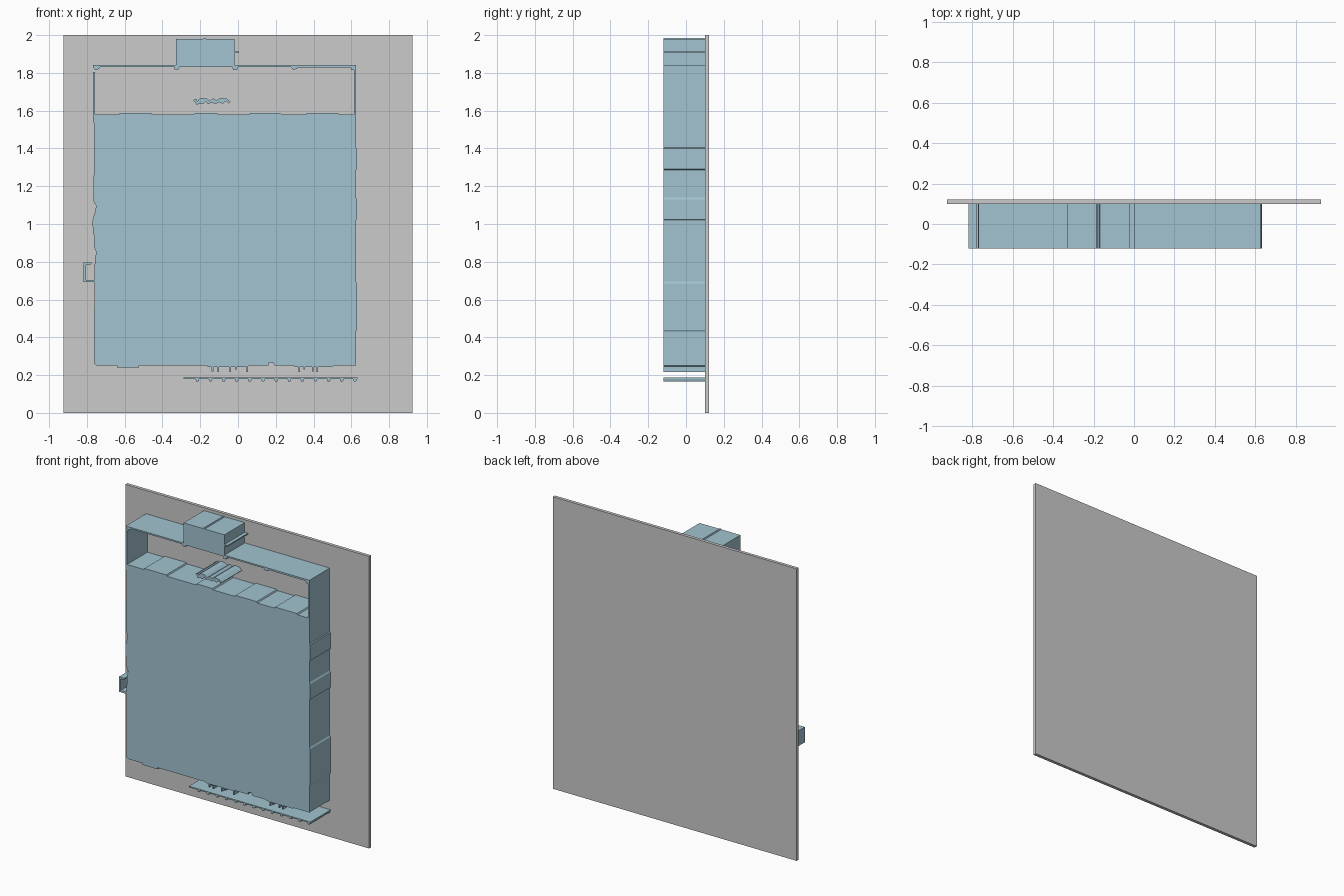
import bpy, bmesh

Y0, Y1, Y2 = -0.12, 0.1, 0.122   # relief front, plate front, plate back

blue = bpy.data.materials.new("relief_blue")
blue.diffuse_color = (0.36, 0.55, 0.63, 1)


def prism(name, outlines, y0=Y0, y1=Y1, mat=blue):
    """Extrude one or more x-z outlines along y into one object."""
    bm = bmesh.new()
    for pts in outlines:
        face = bm.faces.new([bm.verts.new((x, y0, z)) for x, z in pts])
        ext = bmesh.ops.extrude_face_region(bm, geom=[face], use_keep_orig=True)
        top = [v for v in ext["geom"] if isinstance(v, bmesh.types.BMVert)]
        bmesh.ops.translate(bm, verts=top, vec=(0, y1 - y0, 0))
    bmesh.ops.recalc_face_normals(bm, faces=bm.faces)
    me = bpy.data.meshes.new(name)
    bm.to_mesh(me)
    bm.free()
    ob = bpy.data.objects.new(name, me)
    bpy.context.collection.objects.link(ob)
    if mat:
        me.materials.append(mat)
    return ob


def rect(x0, x1, z0, z1):
    return [(x0, z0), (x1, z0), (x1, z1), (x0, z1)]


# Backing plate
prism("back_plate", [rect(-0.924, 0.924, 0, 2)], Y1, Y2, None)

# Large slab: bottom, right, stepped top and uneven left edge
bottom = [(-0.763, 0.262), (-0.75, 0.25), (-0.165, 0.25), (-0.16, 0.244), (0.05, 0.244),
          (0.055, 0.25), (0.16, 0.25), (0.165, 0.267), (0.185, 0.267), (0.195, 0.25),
          (0.295, 0.25), (0.3, 0.244), (0.5, 0.244), (0.505, 0.25), (0.624, 0.25)]
right = [(0.624, 0.43), (0.63, 0.44), (0.63, 0.685), (0.624, 0.695), (0.624, 1.02),
         (0.63, 1.025), (0.63, 1.13), (0.624, 1.14), (0.624, 1.285), (0.63, 1.29),
         (0.63, 1.4), (0.624, 1.405), (0.624, 1.58)]
top = []
for a, b in [(0.365, 0.53), (0.065, 0.225), (-0.23, -0.11), (-0.625, -0.46)]:
    top += [(b + 0.005, 1.58), (b, 1.588), (a, 1.588), (a - 0.005, 1.58)]
left = [(-0.757, 1.58), (-0.767, 1.57), (-0.767, 1.54), (-0.761, 1.53), (-0.765, 1.12),
        (-0.752, 1.1), (-0.754, 1.07), (-0.762, 1.05), (-0.77, 1.02), (-0.768, 0.95),
        (-0.76, 0.94), (-0.762, 0.88), (-0.75, 0.85), (-0.758, 0.81), (-0.76, 0.7)]
prism("main_slab", [bottom + right + top + left])

# Thin frame over the slab, with small hanging feet
prism("frame_bar", [
    [(-0.767, 1.841), (-0.767, 1.833), (-0.757, 1.815), (-0.738, 1.82), (-0.73, 1.831),
     (-0.34, 1.831), (-0.335, 1.818), (-0.315, 1.818), (-0.308, 1.831), (-0.03, 1.831),
     (-0.025, 1.815), (-0.005, 1.815), (0, 1.831), (0.28, 1.831), (0.29, 1.817),
     (0.31, 1.82), (0.315, 1.829), (0.595, 1.829), (0.6, 1.815), (0.614, 1.815),
     (0.614, 1.575), (0.625, 1.575), (0.625, 1.841)]])
prism("frame_left_wall", [rect(-0.768, -0.757, 1.565, 1.805)])

# Box on top of the frame with its side tab
prism("top_box", [[(-0.328, 1.839), (-0.019, 1.839), (-0.019, 1.98), (-0.168, 1.98),
                   (-0.172, 1.984), (-0.18, 1.984), (-0.185, 1.98), (-0.328, 1.98)]])
prism("box_tab", [rect(-0.02, 0.005, 1.906, 1.914)])

# Jagged ornament inside the frame
crest = [(-0.237, 1.655), (-0.222, 1.663), (-0.215, 1.65), (-0.2, 1.668), (-0.165, 1.664),
         (-0.15, 1.652), (-0.13, 1.666), (-0.115, 1.654), (-0.095, 1.667), (-0.06, 1.664),
         (-0.04, 1.648)]
base = [(-0.05, 1.638), (-0.062, 1.652), (-0.08, 1.636), (-0.1, 1.645), (-0.12, 1.634),
        (-0.14, 1.644), (-0.158, 1.634), (-0.17, 1.648), (-0.185, 1.634), (-0.205, 1.638),
        (-0.22, 1.63), (-0.228, 1.645)]
prism("jagged_ornament", [crest + base])

# Side bracket
prism("side_bracket", [[(-0.817, 0.692), (-0.76, 0.692), (-0.76, 0.704), (-0.806, 0.704),
                        (-0.806, 0.784), (-0.79, 0.784), (-0.775, 0.788), (-0.775, 0.796),
                        (-0.817, 0.796)]])

# Short ledge and small pegs under the slab
prism("bottom_ledge", [rect(-0.64, -0.525, 0.239, 0.253)])
pegs = [(-0.135, 0.22), (-0.105, 0.216), (-0.04, 0.216), (-0.013, 0.23), (0.05, 0.216),
        (0.325, 0.216), (0.35, 0.23), (0.395, 0.22), (0.42, 0.216)]
prism("bottom_pegs", [rect(x - 0.004, x + 0.004, z, 0.248) for x, z in pegs])

# Toothed strip along the bottom: one outline with a repeated tooth
strip = [(0.632, 0.187), (-0.288, 0.187), (-0.288, 0.179)]
for i in range(13):
    x = -0.215 + i * 0.0695
    strip += [(x - 0.01, 0.179), (x - 0.006, 0.167), (x + 0.006, 0.167), (x + 0.01, 0.179)]
prism("toothed_strip", [strip + [(0.632, 0.179)]])
